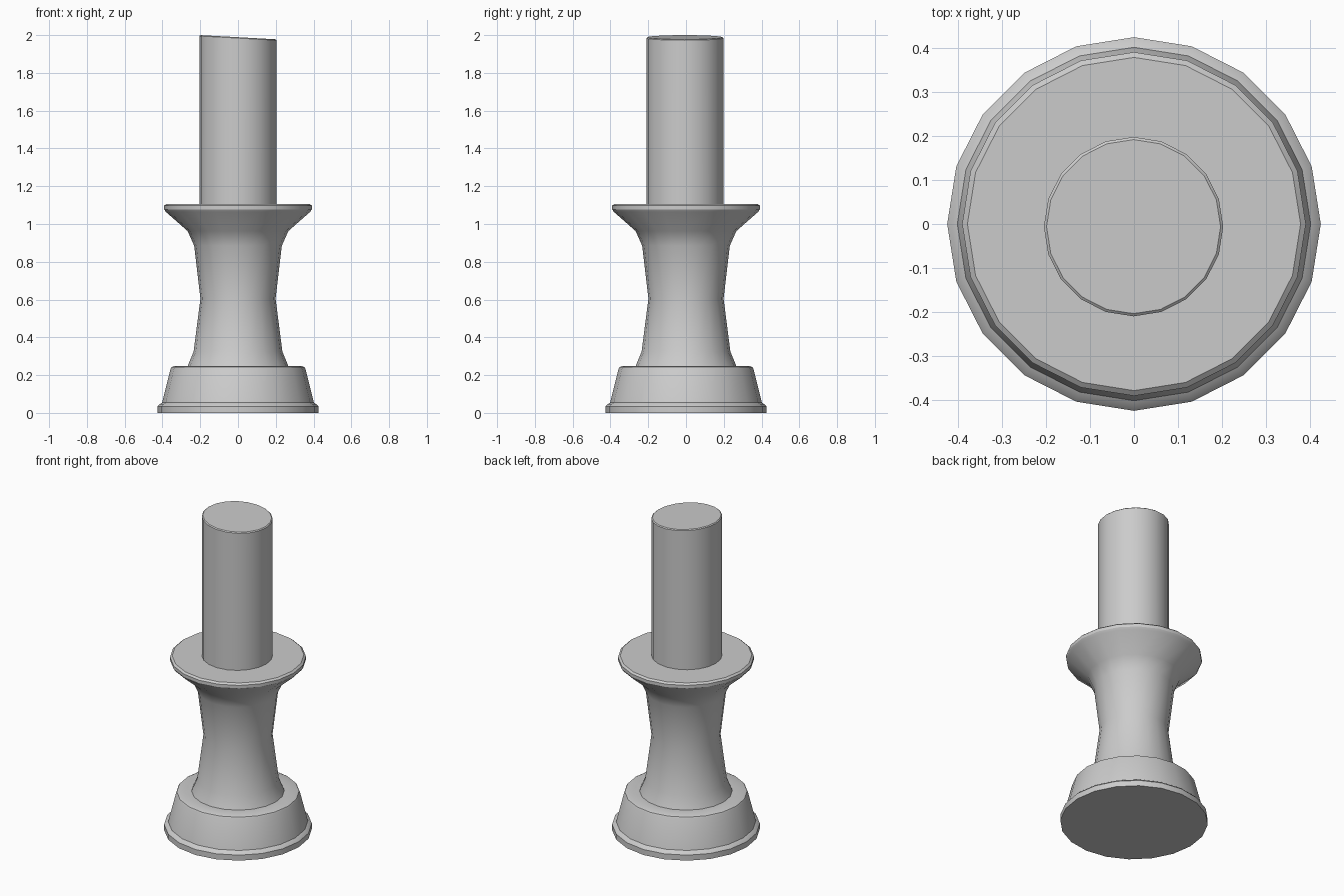
import bpy, bmesh
from math import cos, sin, tau

if "Cube" in bpy.data.objects:
    bpy.data.objects.remove(bpy.data.objects["Cube"])

SIDES = 20

def lathe(name, profile, center=(0, 0), shear=0.0, shear_from=99):
    """Revolve (radius, z) points; rings above shear_from slope along x."""
    bm = bmesh.new()
    rings = []
    for r, z in profile:
        ring = []
        for i in range(SIDES):
            a = tau * i / SIDES
            x, y = r * cos(a), r * sin(a)
            dz = shear * x if z > shear_from else 0
            ring.append(bm.verts.new((x + center[0], y + center[1], z + dz)))
        rings.append(ring)
    for a, b in zip(rings, rings[1:]):
        for i in range(SIDES):
            j = (i + 1) % SIDES
            bm.faces.new((a[i], a[j], b[j], b[i]))
    bm.faces.new(rings[0][::-1])
    bm.faces.new(rings[-1])
    me = bpy.data.meshes.new(name)
    bm.to_mesh(me)
    bm.free()
    ob = bpy.data.objects.new(name, me)
    bpy.context.collection.objects.link(ob)
    bpy.ops.object.select_all(action='DESELECT')
    ob.select_set(True)
    bpy.context.view_layer.objects.active = ob
    bpy.ops.object.shade_smooth_by_angle(angle=0.56)
    return ob

# Flared foot, waisted stem and collar in one turned piece
lathe("turned_base", [
    (0.425, 0), (0.425, 0.035), (0.415, 0.046), (0.402, 0.054),
    (0.357, 0.233), (0.352, 0.242), (0.34, 0.247), (0.267, 0.247),
    (0.235, 0.325), (0.199, 0.605), (0.232, 0.885), (0.267, 0.963),
    (0.382, 1.064), (0.391, 1.078), (0.391, 1.097), (0.379, 1.107)])

# Upper post with a slightly slanted, softened top
lathe("post", [(0.204, 1.09), (0.204, 1.984), (0.198, 1.989)],
      center=(-0.001, -0.006), shear=-0.055, shear_from=1.5)
